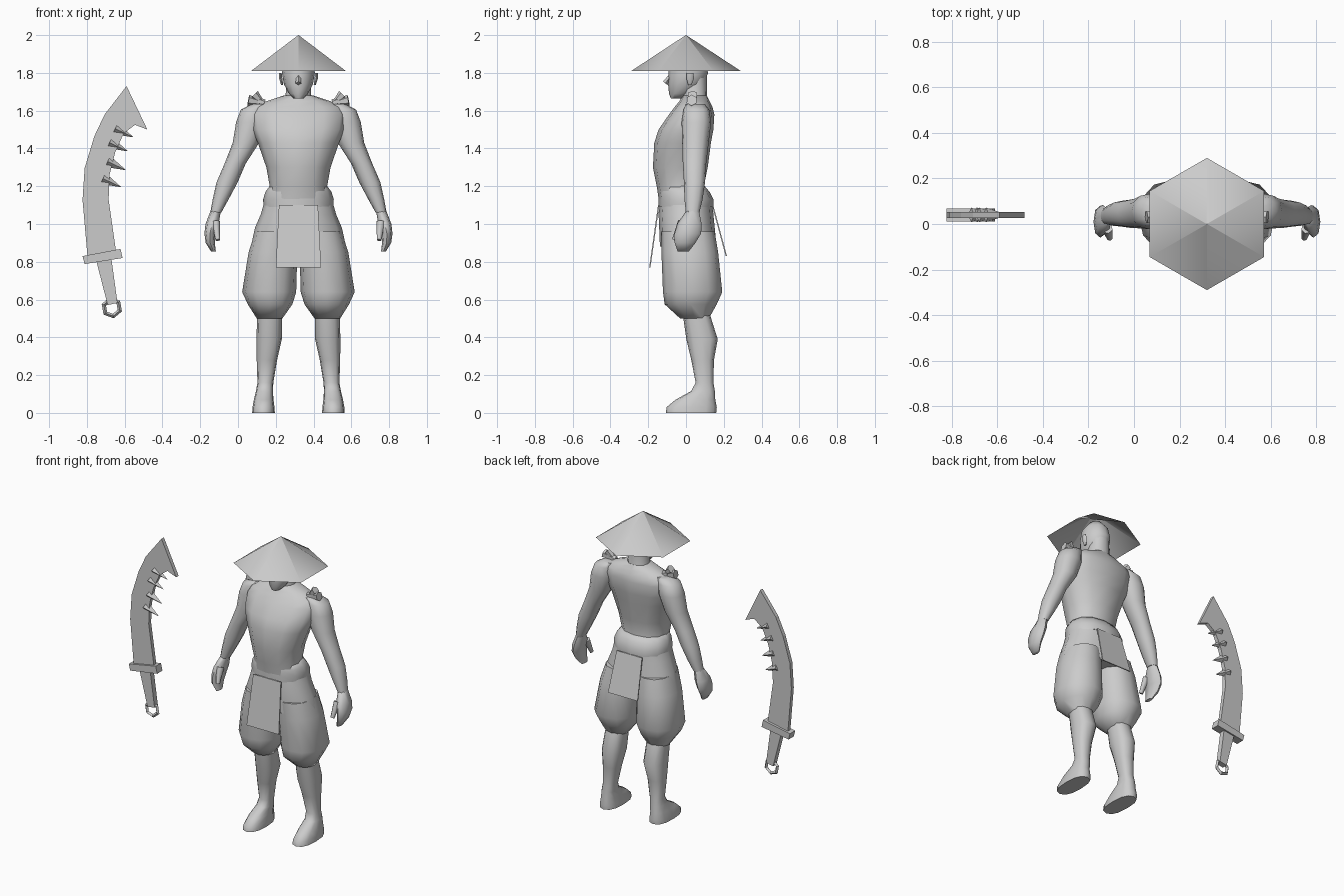
import bpy
import bmesh
from math import sin, cos, pi, radians, copysign
from mathutils import Vector

default_cube = bpy.data.objects.get("Cube")
if default_cube:
    bpy.data.objects.remove(default_cube)

CENTRE = 0.32  # the figure stands beside its sword
SIDES = (("left", 1), ("right", -1))

grey = bpy.data.materials.new("plain_grey")
grey.use_nodes = True
grey.diffuse_color = (0.6, 0.6, 0.6, 1)
grey.node_tree.nodes["Principled BSDF"].inputs["Base Color"].default_value = grey.diffuse_color


def finish(name, bm, smooth=True):
    """Turn a bmesh into a named, coloured and shaded object."""
    bmesh.ops.recalc_face_normals(bm, faces=bm.faces)
    mesh = bpy.data.meshes.new(name)
    bm.to_mesh(mesh)
    bm.free()
    mesh.materials.append(grey)
    obj = bpy.data.objects.new(name, mesh)
    bpy.context.collection.objects.link(obj)
    if smooth:
        bpy.ops.object.select_all(action='DESELECT')
        obj.select_set(True)
        bpy.context.view_layer.objects.active = obj
        bpy.ops.object.shade_smooth_by_angle(angle=radians(60))
    return obj


def loft(name, rings, side=1, count=12, power=0.9, caps=True):
    """Skin over level rings given as x, y, z, x radius, y radius."""
    bm = bmesh.new()
    loops = []
    for x, y, z, rx, ry in rings:
        loop = []
        for i in range(count):
            angle = pi / 2 + 2 * pi * i / count
            c, s = (copysign(abs(f) ** power, f) for f in (cos(angle), sin(angle)))
            loop.append(bm.verts.new((CENTRE + side * (x + rx * c), y + ry * s, z)))
        loops.append(loop)
    for low, high in zip(loops, loops[1:]):
        for i in range(count):
            j = (i + 1) % count
            bm.faces.new((low[i], low[j], high[j], high[i]))
    if caps:
        bm.faces.new(loops[0])
        bm.faces.new(loops[-1])
    return finish(name, bm)


def cone(name, start, end, r1, r2, count=6, smooth=False):
    """Tapered bar between two points."""
    start, end = Vector(start), Vector(end)
    axis = end - start
    bm = bmesh.new()
    made = bmesh.ops.create_cone(bm, cap_ends=True, segments=count,
                                 radius1=r1, radius2=r2, depth=axis.length)
    turn = axis.to_track_quat('Z', 'Y').to_matrix()
    bmesh.ops.rotate(bm, verts=made["verts"], matrix=turn)
    bmesh.ops.translate(bm, verts=made["verts"], vec=(start + end) / 2)
    return finish(name, bm, smooth)


def prism(name, points, depth):
    """Polygon pushed backwards along y."""
    bm = bmesh.new()
    face = bm.faces.new([bm.verts.new(p) for p in points])
    pushed = bmesh.ops.extrude_face_region(bm, geom=[face], use_keep_orig=True)
    verts = [g for g in pushed["geom"] if isinstance(g, bmesh.types.BMVert)]
    bmesh.ops.translate(bm, verts=verts, vec=(0, depth, 0))
    return finish(name, bm, False)


def slab(name, outline, depth):
    """Sword piece centred on the blade plane."""
    return prism(name, [(x, 0.04 - depth / 2, z) for x, z in outline], depth)


# Hat: open six-sided cone
loft("hat", [(0, 0, 1.81, .29, .29), (0, 0, 2, .001, .001)], count=6, power=1, caps=False)

# Head, nose and neck
loft("head", [
    (0, -.05, 1.665, .025, .03), (0, -.03, 1.69, .05, .06), (0, 0, 1.74, .077, .095),
    (0, .012, 1.8, .087, .105), (0, .01, 1.87, .075, .09), (0, .01, 1.92, .035, .045)], power=1)
cone("nose", (0 + CENTRE, -.075, 1.79), (CENTRE, -.11, 1.745), .012, .015, 4)
loft("neck", [(0, .05, 1.6, .1, .08), (0, .045, 1.68, .068, .065), (0, .04, 1.78, .062, .07)])

# Torso
loft("torso", [
    (0, -.01, 1.1, .17, .13), (0, -.03, 1.2, .152, .125), (0, -.03, 1.3, .17, .145),
    (0, -.018, 1.43, .215, .15), (0, 0, 1.5, .245, .145), (0, .03, 1.58, .255, .12),
    (0, .04, 1.62, .235, .1), (0, .045, 1.65, .17, .08), (0, .045, 1.68, .08, .065)])

# Sash and seat of the trousers
loft("sash", [
    (0, -.02, 1.2, .153, .12), (0, -.01, 1.17, .175, .135), (0, 0, 1.13, .187, .145),
    (0, 0, 1.09, .185, .145)])
loft("trouser_seat", [
    (0, 0, 1.12, .18, .14), (0, 0, 1.05, .2, .145), (0, .005, .98, .23, .147),
    (0, .012, .88, .252, .15)])

# Hanging cloth panels
for name, top_y, low_y, top_z, low_z, half in (
        ("front_panel", -.148, -.195, 1.1, .77, .12), ("back_panel", .14, .21, 1.09, .83, .11)):
    prism(name, [(CENTRE - half * .86, top_y, top_z), (CENTRE + half * .86, top_y, top_z),
                 (CENTRE + half, low_y, low_z), (CENTRE - half, low_y, low_z)], .007)

# Paired parts
for word, side in SIDES:
    def at(x, y, z):
        return (CENTRE + side * x, y, z)

    loft(word + "_arm", [
        (.2, .05, 1.635, .05, .05), (.235, .055, 1.605, .07, .068), (.25, .055, 1.54, .08, .078),
        (.278, .05, 1.43, .07, .07), (.335, .045, 1.32, .056, .062),
        (.378, .045, 1.22, .056, .056), (.412, .04, 1.13, .042, .048),
        (.438, .035, 1.06, .029, .036)], side)
    loft(word + "_hand", [
        (.438, .035, 1.07, .027, .034), (.457, .018, 1, .035, .065),
        (.468, .01, .95, .03, .07), (.467, -.005, .9, .024, .055),
        (.45, -.015, .855, .013, .03)], side, 8)
    cone(word + "_thumb", at(.437, -.02, 1.01), at(.427, -.062, .915), .024, .013, 6, True)
    loft(word + "_ear", [
        (.086, .02, 1.735, .006, .008), (.094, .022, 1.77, .01, .02),
        (.096, .022, 1.8, .008, .018)], side, 6)

    # Baggy trouser leg, gathered below the knee
    loft(word + "_trouser_leg", [
        (.117, .01, .96, .112, .142), (.135, .02, .85, .129, .15), (.155, .035, .64, .143, .157),
        (.15, .025, .575, .118, .138), (.153, .045, .5, .068, .076)], side)

    # Calf running down into the foot
    loft(word + "_lower_leg", [
        (.153, .055, .52, .066, .072), (.155, .085, .39, .067, .083),
        (.167, .088, .28, .054, .06), (.175, .098, .16, .042, .047),
        (.18, .09, .115, .045, .063), (.184, .05, .07, .052, .105),
        (.185, .03, .03, .058, .133), (.185, .027, 0, .06, .133)], side, power=.8)

    # Knotted cord on the shoulder
    knot = at(.19, .035, 1.64)
    cone(word + "_cord_end_low", knot, at(.265, .03, 1.655), .012, .03)
    cone(word + "_cord_end_high", knot, at(.235, .035, 1.685), .012, .028)
    cone(word + "_cord_knot", at(.18, .035, 1.64), at(.215, .035, 1.65), .02, .02)

# Sword
slab("blade", [
    (-.59, 1.73), (-.48, 1.5), (-.545, 1.525), (-.605, 1.48), (-.65, 1.38), (-.68, 1.26),
    (-.685, 1.13), (-.645, .85), (-.796, .82), (-.823, 1.127), (-.812, 1.296),
    (-.76, 1.466), (-.706, 1.58)], .026)
slab("guard", [(-.823, .83), (-.622, .868), (-.611, .82), (-.812, .788)], .056)
slab("grip", [(-.749, .8), (-.67, .815), (-.638, .582), (-.69, .571)], .036)

# Barbs along the inner edge
for i, (x, z) in enumerate(((-.585, 1.386), (-.595, 1.286), (-.62, 1.196), (-.555, 1.46))):
    cone("barb_%d" % (i + 1), (x - .095, .04, z + .045), (x, .04, z), .032, .001, 4)

# Pommel ring
bpy.ops.mesh.primitive_torus_add(
    major_segments=6, minor_segments=4, major_radius=.045, minor_radius=.012,
    location=(-.668, .04, .557), rotation=(pi / 2, radians(20), 0))
ring = bpy.context.object
ring.name = "pommel_ring"
ring.data.materials.append(grey)
